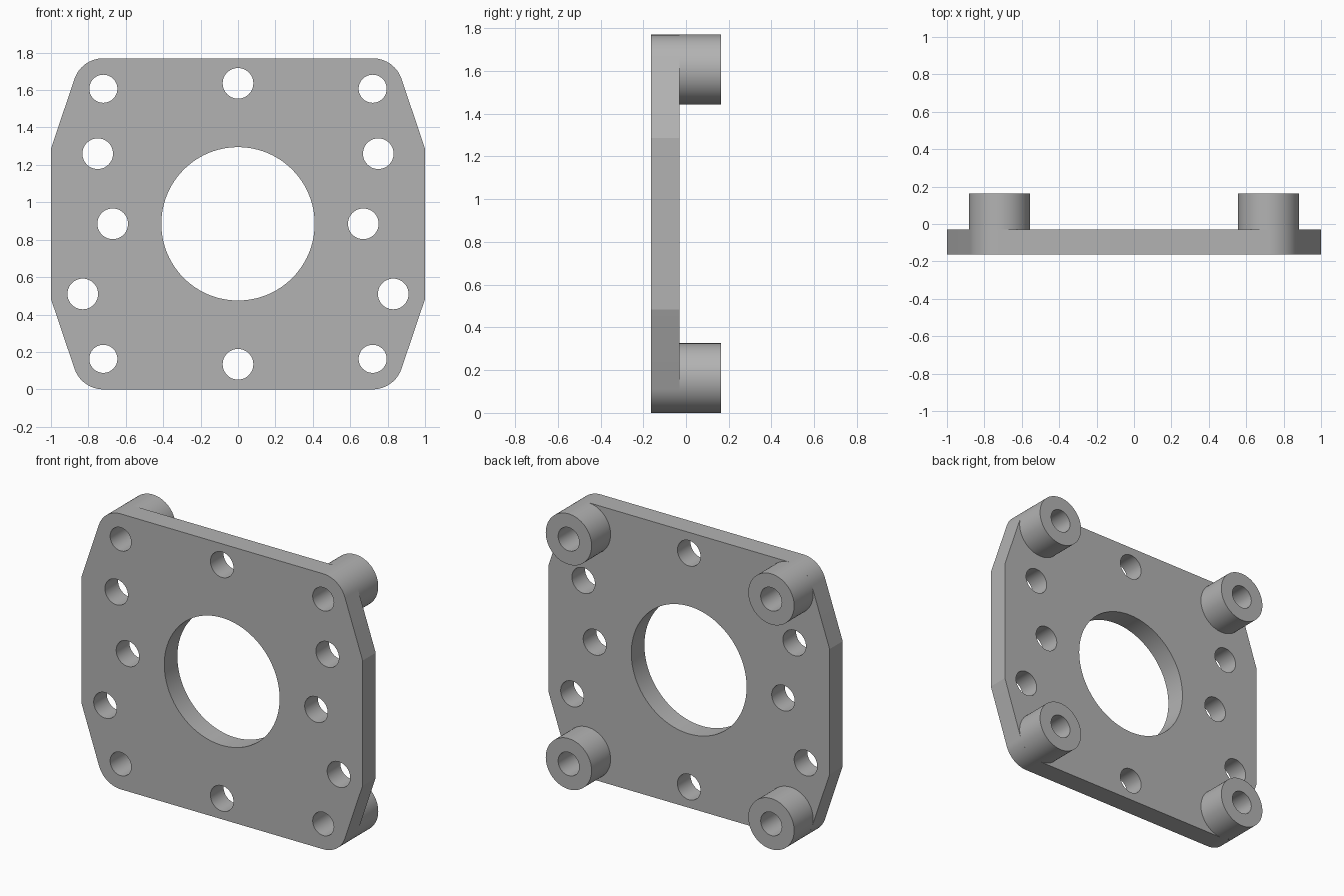
import bpy, bmesh
from math import cos, sin, pi, radians, atan2, acos, hypot

cube = bpy.data.objects.get("Cube")
if cube:
    bpy.data.objects.remove(cube, do_unlink=True)

# Main dimensions
HEIGHT = 1.77
MID = HEIGHT / 2
FRONT, PLATE_BACK, BOSS_BACK = -0.163, -0.03, 0.163
BOSS_R, BOLT_R, PIN_R, BORE_R = 0.163, 0.075, 0.082, 0.41
BOSS_X, BOSS_DZ = 0.72, MID - BOSS_R
SIDE_DZ = 0.402

grey = bpy.data.materials.new("plain grey")
grey.use_nodes = True
colour = (0.45, 0.45, 0.45, 1)
grey.diffuse_color = colour
grey.node_tree.nodes["Principled BSDF"].inputs["Base Color"].default_value = colour


def circle(x, z, r, n=64):
    return [(x + r * cos(2 * pi * i / n), z + r * sin(2 * pi * i / n)) for i in range(n)]


def extrude_profile(name, loops, y0, y1):
    """Fill an outline with holes and extrude it along y."""
    bm = bmesh.new()
    for loop in loops:
        verts = [bm.verts.new((x, y0, z)) for x, z in loop]
        for a, b in zip(verts, verts[1:] + verts[:1]):
            bm.edges.new((a, b))
    bmesh.ops.triangle_fill(bm, edges=bm.edges[:], use_beauty=True)
    ext = bmesh.ops.extrude_face_region(bm, geom=bm.faces[:], use_keep_orig=True)
    moved = [g for g in ext["geom"] if isinstance(g, bmesh.types.BMVert)]
    bmesh.ops.translate(bm, verts=moved, vec=(0, y1 - y0, 0))
    bmesh.ops.recalc_face_normals(bm, faces=bm.faces[:])
    mesh = bpy.data.meshes.new(name)
    bm.to_mesh(mesh)
    bm.free()
    mesh.materials.append(grey)
    obj = bpy.data.objects.new(name, mesh)
    bpy.context.collection.objects.link(obj)
    bpy.ops.object.select_all(action="DESELECT")
    obj.select_set(True)
    bpy.context.view_layer.objects.active = obj
    bpy.ops.object.shade_smooth_by_angle(angle=radians(12))
    return obj


# Plate outline: each corner arc wraps its boss and runs tangent to the slanted side
dx, dz = 1 - BOSS_X, SIDE_DZ - BOSS_DZ
start = atan2(dz, dx) + acos(BOSS_R / hypot(dx, dz))
STEPS = 16
quarter = [(1, SIDE_DZ)]
for i in range(STEPS + 1):
    a = start + (pi / 2 - start) * i / STEPS
    quarter.append((BOSS_X + BOSS_R * cos(a), BOSS_DZ + BOSS_R * sin(a)))
top = quarter + [(-x, z) for x, z in reversed(quarter)]
outline = [(x, MID + z) for x, z in top] + [(-x, MID - z) for x, z in top]

# Bore, pin holes and bolt holes
corners = [(sx * BOSS_X, MID + sz * BOSS_DZ) for sx in (-1, 1) for sz in (-1, 1)]
pins = [(0, MID + 0.751), (0, MID - 0.751)]
for x, z in ((0.75, 1.26), (0.67, MID), (0.83, 0.51)):
    pins += [(x, z), (-x, z)]
holes = [circle(0, MID, BORE_R, 96)]
holes += [circle(x, z, PIN_R, 48) for x, z in pins]
holes += [circle(x, z, BOLT_R, 48) for x, z in corners]
extrude_profile("mounting_plate", [outline] + holes, FRONT, PLATE_BACK)

# Standoff bosses on the back
for x, z in corners:
    name = ("upper" if z > MID else "lower") + ("_left" if x > 0 else "_right") + "_boss"
    extrude_profile(name, [circle(x, z, BOSS_R), circle(x, z, BOLT_R, 48)], PLATE_BACK, BOSS_BACK)
